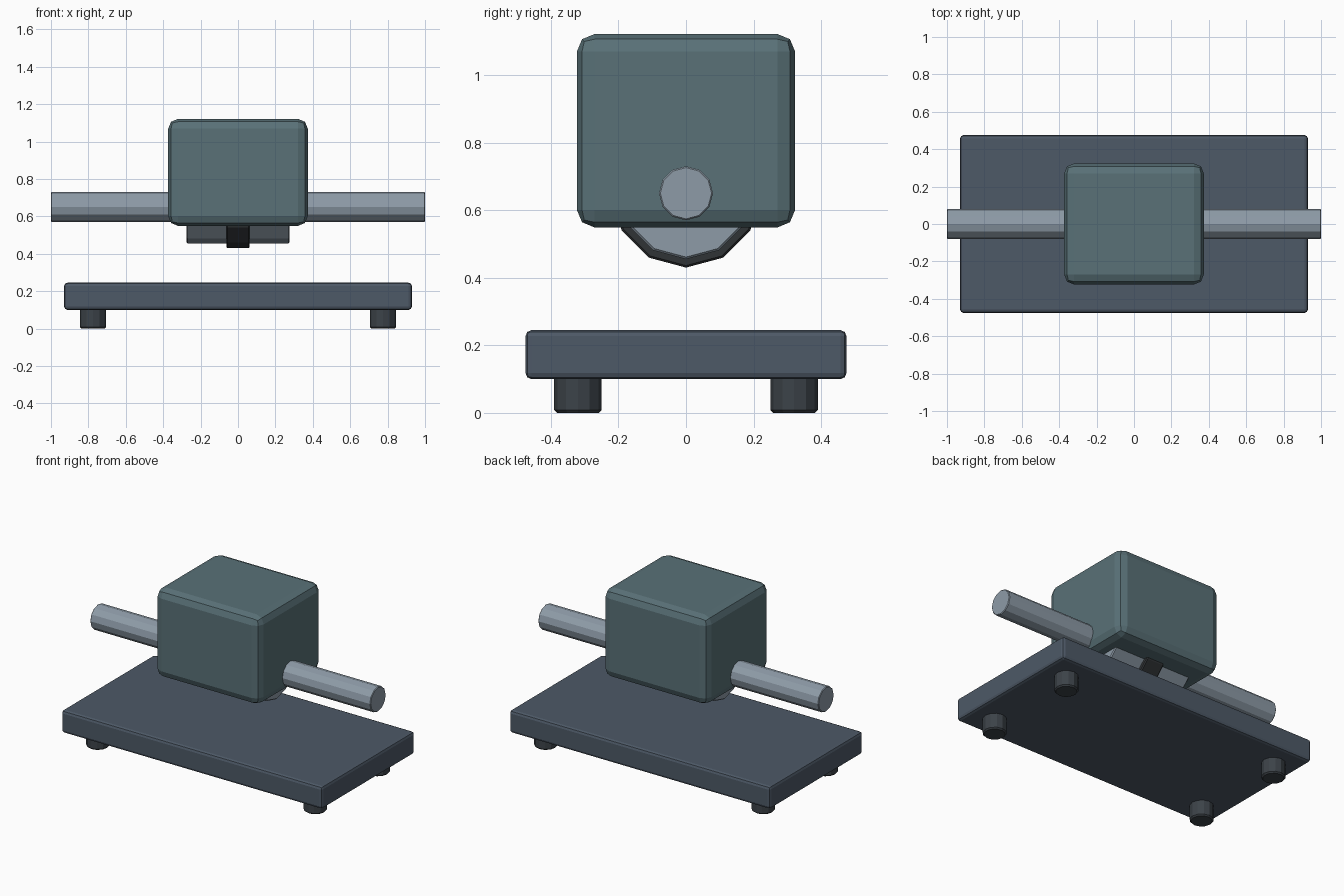
import bpy
from math import pi

if "Cube" in bpy.data.objects:
    bpy.data.objects.remove(bpy.data.objects["Cube"])


def material(name, rgb):
    m = bpy.data.materials.new(name)
    m.diffuse_color = (*rgb, 1)
    m.use_nodes = True
    m.node_tree.nodes["Principled BSDF"].inputs["Base Color"].default_value = m.diffuse_color
    return m


STEEL = material("steel", (0.27, 0.33, 0.39))
BASE = material("base_paint", (0.075, 0.10, 0.135))
HOUSING = material("housing_paint", (0.10, 0.165, 0.185))
RUBBER = material("rubber", (0.045, 0.055, 0.065))
DARK = material("dark_metal", (0.03, 0.034, 0.037))


def finish(ob, name, mat, bevel, segments):
    ob.name = ob.data.name = name
    ob.data.materials.append(mat)
    bpy.ops.object.transform_apply(location=False, rotation=True, scale=True)
    mod = ob.modifiers.new("edge_bevel", "BEVEL")
    mod.width, mod.segments = bevel, segments
    mod.limit_method, mod.angle_limit = "ANGLE", pi / 4
    return ob


def box(name, loc, size, mat, bevel):
    bpy.ops.mesh.primitive_cube_add(size=1, location=loc)
    ob = bpy.context.object
    ob.scale = size
    return finish(ob, name, mat, bevel, 2)


def rod(name, loc, radius, length, mat, bevel, along_x=True):
    rotation = (0, pi / 2, 0) if along_x else (0, 0, 0)
    bpy.ops.mesh.primitive_cylinder_add(vertices=12, radius=radius, depth=length,
                                        location=loc, rotation=rotation)
    return finish(bpy.context.object, name, mat, bevel, 1)


# Base plate and its four feet
box("base_plate", (0, 0, 0.1725), (1.86, 0.95, 0.145), BASE, 0.018)
for side, x in (("left", -0.775), ("right", 0.775)):
    for end, y in (("front", -0.32), ("back", 0.32)):
        rod(f"foot_{end}_{side}", (x, y, 0.06), 0.07, 0.12, RUBBER, 0.008, False)

# Housing block
box("housing", (0, 0, 0.835), (0.746, 0.646, 0.572), HOUSING, 0.052)

# Shaft, rotor drum and centre band share one axis
AXIS = (0, 0, 0.65)
rod("shaft", AXIS, 0.08, 2.0, STEEL, 0.004)
rod("rotor", AXIS, 0.195, 0.55, STEEL, 0.006)
rod("rotor_band", AXIS, 0.22, 0.125, DARK, 0.006)
